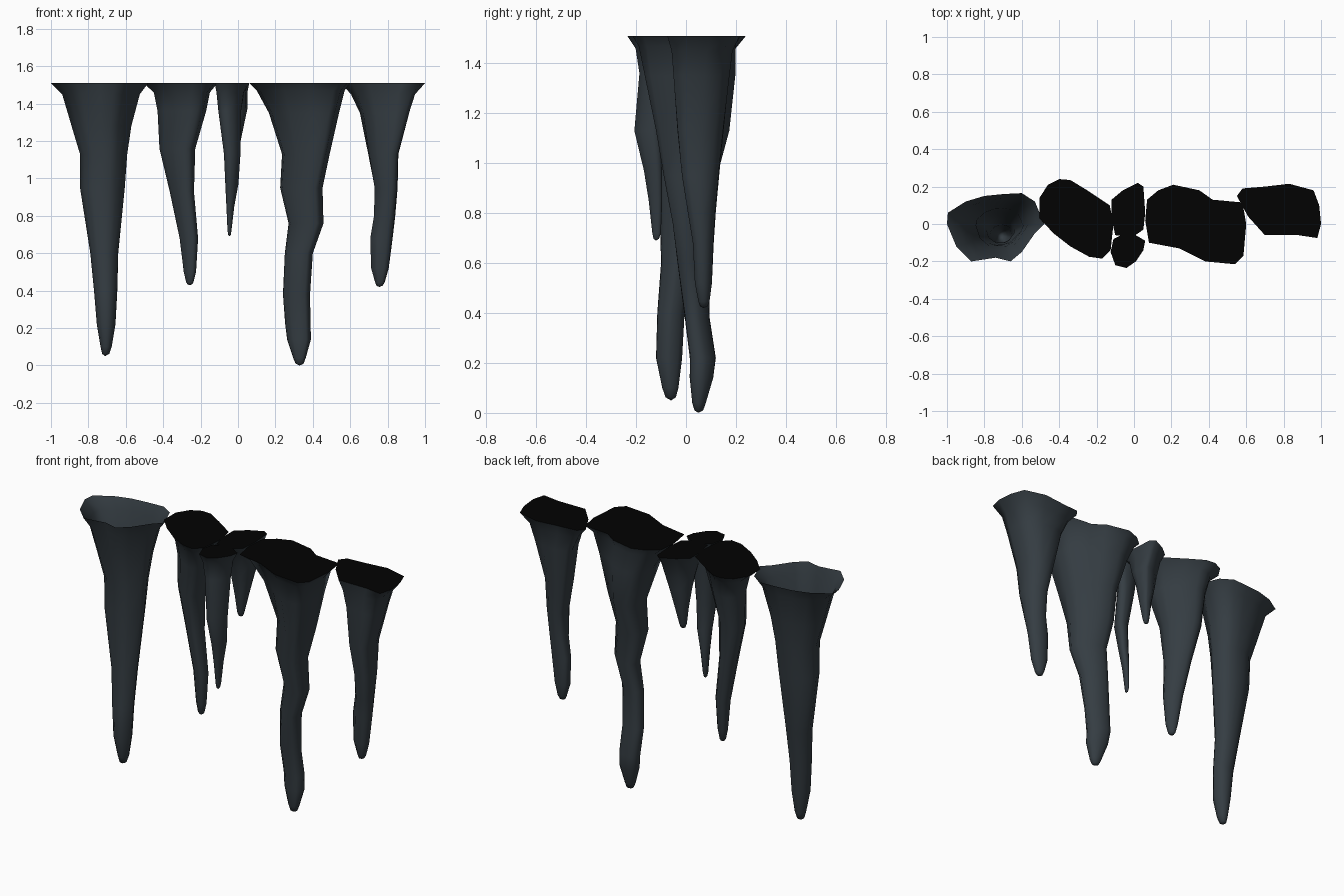
import bpy, math

TOP = 1.51


def material(name, rgb):
    m = bpy.data.materials.new(name)
    m.diffuse_color = (*rgb, 1)
    return m


ROCK = material("dark slate", (0.035, 0.046, 0.055))
BLACK = material("black cut", (0.0005, 0.0005, 0.0005))


def add_mesh(name, verts, faces, mat, smooth):
    me = bpy.data.meshes.new(name)
    me.from_pydata(verts, [], faces)
    me.materials.append(mat)
    for p in me.polygons:
        p.use_smooth = smooth
    me.update()
    ob = bpy.data.objects.new(name, me)
    bpy.context.collection.objects.link(ob)
    return ob


def stalactite(name, outline, rings, tip, skew=0.0, capped=True):
    """Ceiling outline (clockwise from above) easing into skewed oval rings (z, x0, x1, y0, y1), then a tip."""
    n = len(outline)
    xs, ys = zip(*outline)
    cx, cy = (min(xs) + max(xs)) / 2, (min(ys) + max(ys)) / 2
    hx, hy = (max(xs) - min(xs)) / 2, (max(ys) - min(ys)) / 2
    unit = [((x - cx) / hx, (y - cy) / hy) for x, y in outline]
    # extra small ring that rounds the tip
    z, x0, x1, y0, y1 = rings[-1]
    mx, my = (x0 + x1 + 2 * tip[0]) / 4, (y0 + y1 + 2 * tip[1]) / 4
    rx, ry = (x1 - x0) * 0.32, (y1 - y0) * 0.32
    rings = rings + [(tip[2] + (z - tip[2]) * 0.25, mx - rx, mx + rx, my - ry, my + ry)]
    verts = [(x, y, TOP) for x, y in outline]
    for i, (z, x0, x1, y0, y1) in enumerate(rings):
        t = min(1, (i + 1) / 5)
        s = skew * (1 - i / len(rings))
        for u, v in unit:
            r = math.hypot(u, v)
            ou, ov = u / r, v / r * math.sqrt(1 - s * s) + u / r * s
            a, b = u * (1 - t) + ou * t, v * (1 - t) + ov * t
            verts.append(((x0 + x1) / 2 + a * (x1 - x0) / 2,
                          (y0 + y1) / 2 + b * (y1 - y0) / 2, z))
    faces = []
    for i in range(len(rings)):
        for j in range(n):
            k = (j + 1) % n
            faces.append((i * n + j, i * n + k, (i + 1) * n + k, (i + 1) * n + j))
    # closed tip
    verts.append(tip)
    last = len(rings) * n
    faces += [(last + j, last + (j + 1) % n, len(verts) - 1) for j in range(n)]
    add_mesh(name, verts, faces, ROCK, True)
    # flat black top
    if capped:
        add_mesh(name + "_cap", [(x, y, TOP) for x, y in outline],
                 [tuple(reversed(range(n)))], BLACK, False)


# long left spike, open at the top
stalactite("left_spike",
           [(-1, 0), (-.995, .06), (-.9, .12), (-.8, .15), (-.7, .16), (-.6, .165), (-.53, .12),
            (-.48, 0), (-.53, -.05), (-.6, -.15), (-.66, -.2), (-.74, -.18), (-.87, -.2), (-.95, -.12)],
           [(1.45, -.94, -.525, -.18, .14), (1.28, -.89, -.57, -.145, .11), (1.13, -.845, -.592, -.12, .085),
            (.95, -.845, -.605, -.11, .07), (.6, -.79, -.64, -.1, .03), (.4, -.77, -.645, -.115, -.005),
            (.22, -.755, -.655, -.12, -.015), (.1, -.735, -.675, -.095, -.03)],
           (-.71, -.06, .05), capped=False)

# mid-left spike
stalactite("mid_left_spike",
           [(-.505, .03), (-.505, .14), (-.46, .21), (-.4, .24), (-.34, .235), (-.25, .18), (-.13, .1),
            (-.11, 0), (-.125, -.14), (-.17, -.185), (-.24, -.175), (-.34, -.12), (-.43, -.05)],
           [(1.46, -.45, -.15, -.15, .2), (1.36, -.43, -.17, -.12, .17), (1.16, -.42, -.228, -.08, .13),
            (.93, -.365, -.235, -.045, .1), (.68, -.312, -.213, -.02, .08), (.5, -.29, -.224, -.005, .055),
            (.445, -.277, -.238, .005, .045)],
           (-.258, .025, .43), skew=-.6)

# short spike at the back
stalactite("back_small_spike",
           [(-.12, .03), (-.12, .13), (-.06, .18), (.02, .22), (.05, .2), (.06, .06), (.05, -.03),
            (0, -.065), (-.1, -.06)],
           [(1.46, -.1, .05, -.03, .19), (1.37, -.09, .05, 0, .15), (1.3, -.08, .035, .02, .135),
            (1.18, -.06, .01, .035, .11), (1.08, -.05, -.01, .05, .09)],
           (-.03, .07, 1.05), skew=.3)

# thin spike at the front
stalactite("front_small_spike",
           [(-.125, -.15), (-.11, -.08), (-.06, -.055), (.01, -.06), (.06, -.09), (.05, -.14),
            (.01, -.2), (-.04, -.235), (-.1, -.22)],
           [(1.46, -.115, .035, -.205, -.07), (1.36, -.105, .02, -.19, -.075), (1.13, -.075, .015, -.21, -.1),
            (.97, -.068, .003, -.17, -.095), (.85, -.062, -.02, -.15, -.095), (.72, -.056, -.035, -.135, -.1)],
           (-.045, -.12, .69), skew=.7)

# longest spike, kinked
stalactite("mid_right_spike",
           [(.06, .02), (.07, .13), (.13, .18), (.21, .21), (.35, .18), (.42, .13), (.58, .115), (.6, 0),
            (.585, -.17), (.54, -.215), (.38, -.2), (.24, -.13), (.08, -.1)],
           [(1.47, .1, .57, -.19, .2), (1.35, .165, .54, -.165, .2), (1.13, .235, .49, -.12, .175),
            (.95, .225, .452, -.09, .125), (.76, .27, .457, -.055, .11), (.6, .25, .4, -.035, .095),
            (.38, .24, .385, -.005, .095), (.22, .252, .388, .015, .12), (.14, .262, .39, .015, .11),
            (.04, .295, .362, .025, .08)],
           (.33, .05, 0), skew=-.7)

# right spike
stalactite("right_spike",
           [(.55, .15), (.58, .19), (.7, .2), (.83, .215), (.96, .18), (.99, .1), (1, .0), (.98, -.075),
            (.88, -.06), (.7, -.06), (.61, .04)],
           [(1.45, .6, .95, -.06, .19), (1.35, .645, .92, -.055, .18), (1.13, .69, .86, -.04, .155),
            (.95, .725, .855, -.02, .135), (.8, .725, .842, .005, .12), (.68, .705, .828, .025, .112),
            (.52, .71, .807, .033, .105), (.445, .732, .785, .048, .095)],
           (.755, .07, .42), skew=-.3)
